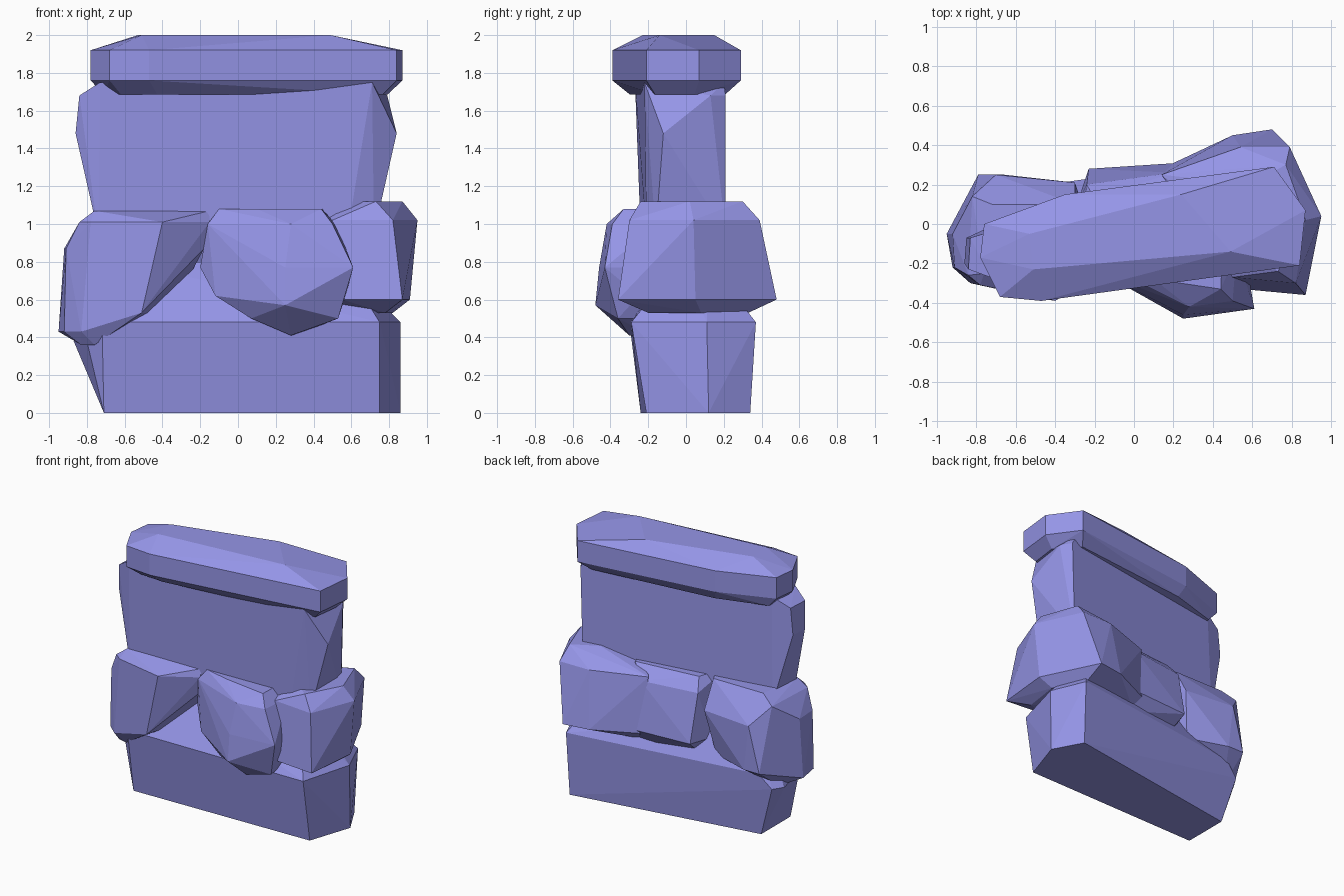
import bpy, bmesh, math

stone = bpy.data.materials.new("stone")
stone.diffuse_color = (0.30, 0.30, 0.80, 1.0)


def rock(name, *layers):
    """Faceted stone: convex hull around stacked outlines. Layer = (z, [(x, y), ...])."""
    bm = bmesh.new()
    for z, outline in layers:
        for x, y in outline:
            bm.verts.new((x, y, z))
    res = bmesh.ops.convex_hull(bm, input=bm.verts[:])
    loose = {v for v in res["geom_interior"] + res["geom_unused"]
             if isinstance(v, bmesh.types.BMVert) and v.is_valid}
    bmesh.ops.delete(bm, geom=list(loose), context='VERTS')
    bmesh.ops.dissolve_limit(bm, angle_limit=math.radians(3),
                             verts=bm.verts[:], edges=bm.edges[:])
    bmesh.ops.recalc_face_normals(bm, faces=bm.faces[:])
    mesh = bpy.data.meshes.new(name)
    bm.to_mesh(mesh)
    bm.free()
    mesh.materials.append(stone)
    ob = bpy.data.objects.new(name, mesh)
    bpy.context.collection.objects.link(ob)
    return ob


# Base block with sloped shoulders
rock("base_block",
     (0.00, [(-0.71, -0.24), (0.75, -0.21), (0.86, 0.12), (0.74, 0.34), (-0.71, 0.11)]),
     (0.38, [(-0.87, 0.06), (-0.80, -0.22), (-0.82, 0.14)]),
     (0.48, [(-0.72, -0.30), (0.75, -0.29), (0.86, 0.11), (0.75, 0.37), (-0.72, 0.16)]),
     (0.80, [(-0.60, -0.08), (0.55, -0.03), (0.55, 0.12), (-0.60, 0.0)]))

# Upper wall slab
rock("upper_wall",
     (0.95, [(-0.74, -0.24), (0.58, -0.21), (0.72, -0.16), (0.72, 0.21), (-0.72, -0.01)]),
     (1.48, [(-0.86, -0.20), (-0.85, -0.07), (0.84, -0.12)]),
     (1.68, [(-0.84, -0.23), (-0.83, -0.07), (0.79, 0.13), (0.74, 0.21)]),
     (1.75, [(-0.73, -0.27), (0.71, -0.22), (0.70, 0.20), (-0.70, -0.03)]))

# Flat capstone: straight rim, chamfered above and below
rim = [(-0.78, -0.17), (-0.76, 0.0), (-0.35, 0.15), (0.71, 0.29),
       (0.87, 0.07), (0.84, -0.21), (-0.47, -0.39), (-0.68, -0.37)]
underside = [(x * 0.91, (y + 0.03) * 0.74 - 0.03) for x, y in rim]
rock("capstone", (1.685, underside), (1.76, rim), (1.92, rim),
     (2.00, [(-0.53, -0.05), (-0.51, -0.23), (0.49, -0.14), (0.24, 0.15)]))

# Boulders wrapped around the middle
rock("left_boulder",
     (0.36, [(-0.83, -0.24), (-0.76, -0.26), (-0.80, 0.02)]),
     (0.43, [(-0.95, -0.05), (-0.92, -0.22), (-0.83, -0.30)]),
     (0.53, [(-0.51, -0.37), (-0.79, 0.25), (-0.66, 0.25), (-0.36, 0.15)]),
     (0.87, [(-0.92, -0.05), (-0.91, -0.22), (-0.18, -0.22), (-0.30, 0.21), (-0.70, 0.25)]),
     (1.01, [(-0.84, -0.26), (-0.78, -0.31), (-0.40, -0.39), (-0.15, -0.24), (-0.82, 0.14)]),
     (1.07, [(-0.76, -0.25), (-0.15, -0.22), (-0.30, 0.10), (-0.72, 0.10)]))

rock("front_boulder",
     (0.41, [(0.28, -0.30), (0.30, -0.18)]),
     (0.50, [(0.07, -0.31), (0.53, -0.36), (0.50, -0.15)]),
     (0.57, [(0.25, -0.48)]),
     (0.62, [(-0.12, -0.27), (0.57, -0.25)]),
     (0.77, [(-0.20, -0.20), (0.25, -0.46), (0.61, -0.43), (0.57, -0.20)]),
     (1.00, [(-0.16, -0.25), (0.28, -0.42), (0.50, -0.39), (0.52, -0.15)]),
     (1.08, [(-0.10, -0.23), (0.10, -0.28), (0.44, -0.33), (0.45, -0.10), (-0.10, -0.10)]))

rock("right_boulder",
     (0.53, [(0.78, -0.20), (0.82, 0.08), (0.70, 0.33), (0.45, 0.25), (0.22, 0.24)]),
     (0.60, [(0.55, -0.33), (0.87, -0.36), (0.91, 0.05), (0.70, 0.48), (0.50, 0.45), (0.18, 0.30)]),
     (1.02, [(0.50, -0.27), (0.82, -0.30), (0.95, 0.04), (0.79, 0.39), (0.54, 0.39), (0.14, 0.25)]),
     (1.12, [(0.73, -0.24), (0.87, 0.02), (0.77, 0.30), (0.58, 0.20), (0.55, -0.10)]))

rock("back_boulder",
     (0.53, [(-0.20, 0.17), (0.10, 0.24), (0.35, 0.25), (0.30, 0.0)]),
     (0.62, [(-0.23, 0.28), (0.23, 0.31), (-0.29, 0.10)]),
     (0.98, [(-0.24, 0.20), (0.20, 0.26)]),
     (1.07, [(-0.28, -0.10), (-0.20, 0.13), (0.30, 0.18), (0.40, -0.10)]))
